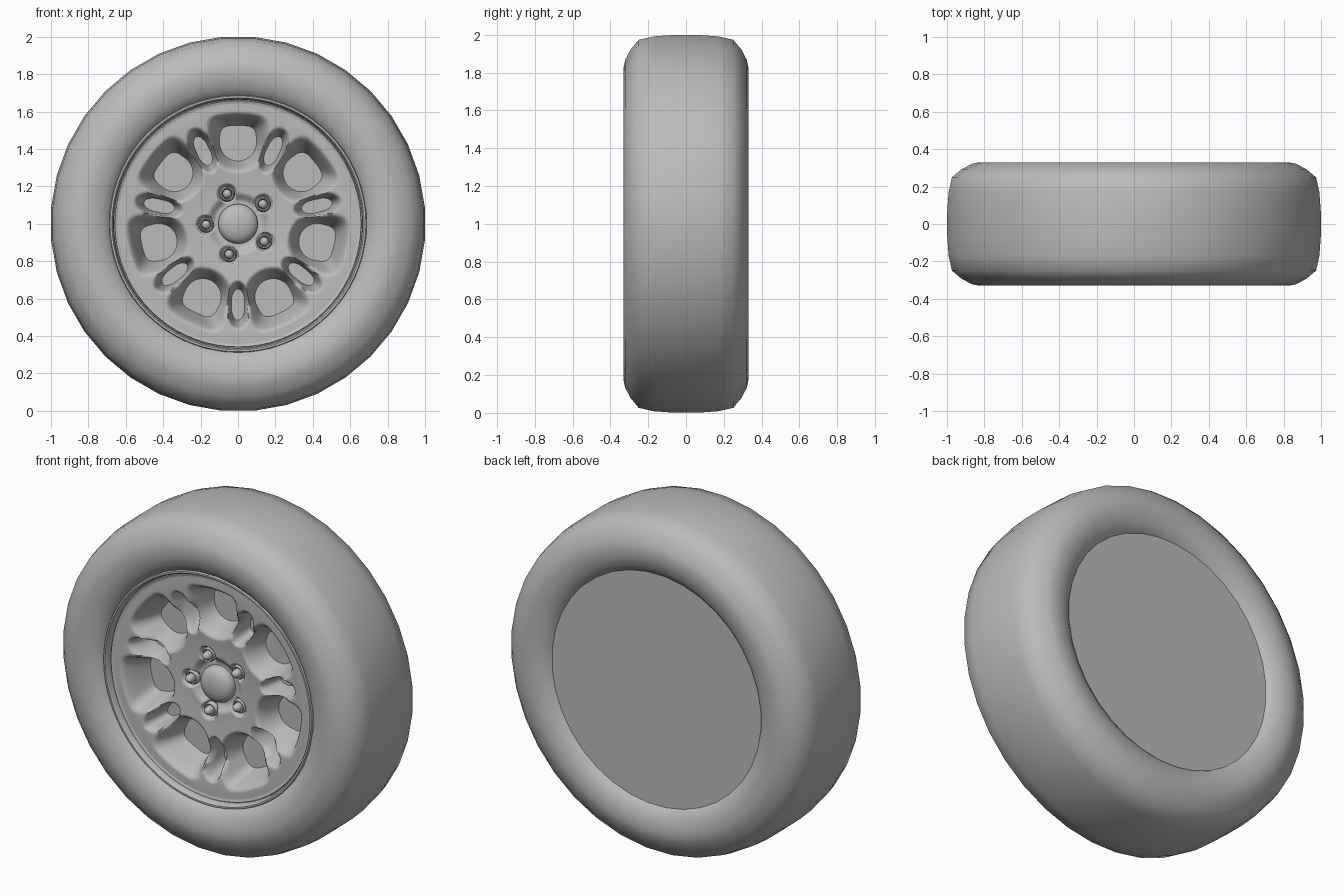
import bpy, bmesh, math

cube = bpy.data.objects.get("Cube")
if cube:
    bpy.data.objects.remove(cube, do_unlink=True)

grey = bpy.data.materials.new("plain grey")
grey.use_nodes = True
grey.diffuse_color = (0.5, 0.5, 0.5, 1)
grey.node_tree.nodes["Principled BSDF"].inputs["Base Color"].default_value = (0.5, 0.5, 0.5, 1)

SPOKE_PAIRS = 7
STEP = 2 * math.pi / SPOKE_PAIRS
NUTS = [math.radians(110 + 72 * k) for k in range(5)]
NUT_RADIUS = 0.17


def lathe(name, profile, segs, centre=(0, 0), phase=0.0, height=None, sharp=40):
    """Turn (radius, y) points about the y axis; height(r, a, y) may sculpt the result."""
    bm = bmesh.new()
    rings = []
    for r, y in profile:
        ring = []
        for k in range(segs):
            a = phase + 2 * math.pi * k / segs
            depth = height(r, a, y) if height else y
            ring.append(bm.verts.new((centre[0] + r * math.cos(a), depth,
                                      1 + centre[1] + r * math.sin(a))))
        rings.append(ring)
    for p, q in zip(rings, rings[1:]):
        for k in range(segs):
            n = (k + 1) % segs
            bm.faces.new((p[k], q[k], q[n], p[n]))
    bmesh.ops.remove_doubles(bm, verts=bm.verts, dist=1e-5)
    mesh = bpy.data.meshes.new(name)
    bm.to_mesh(mesh)
    bm.free()
    obj = bpy.data.objects.new(name, mesh)
    bpy.context.collection.objects.link(obj)
    mesh.materials.append(grey)
    bpy.ops.object.select_all(action='DESELECT')
    obj.select_set(True)
    bpy.context.view_layer.objects.active = obj
    bpy.ops.object.shade_smooth_by_angle(angle=math.radians(sharp))
    return obj


def ramp(x, lo, hi):
    t = min(1, max(0, (x - lo) / (hi - lo)))
    return t * t * (3 - 2 * t)


def local(r, a, offset):
    """Sideways and radial position relative to the nearest repeat."""
    d = (a - offset + STEP / 2) % STEP - STEP / 2
    return r * math.sin(d), r * math.cos(d)


def alloy_face(r, a, y):
    # Wide windows with a round inner end
    u, v = local(r, a, math.pi / 2)
    side = math.hypot(u, min(0, v - 0.44)) - 0.10
    top = r - 0.53
    k = 0.05
    h = max(k - abs(side - top), 0) / k
    window = max(side, top) + h * h * k / 4
    cut = 0.26 * (1 - ramp(window, -0.055, 0.07))
    # Narrow slots between paired spokes
    u, v = local(r, a, -math.pi / 2)
    slot = math.hypot(u, 0.55 * max(0, abs(v - 0.435) - 0.02)) - 0.038
    cut = max(cut, 0.26 * (1 - ramp(slot, -0.025, 0.025)))
    # Hub recess and nut pockets
    dip = 0.03 * (1 - ramp(r, 0.12, 0.17))
    for n in NUTS:
        d = math.hypot(r * math.cos(a) - NUT_RADIUS * math.cos(n),
                       r * math.sin(a) - NUT_RADIUS * math.sin(n))
        dip = max(dip, 0.035 * (1 - ramp(d, 0.044, 0.054)))
    return y + max(cut, dip)


# Tyre: front bead, sidewall, tread, then mirrored to the back
half = [(0.675, -0.255), (0.695, -0.285), (0.73, -0.31), (0.78, -0.326), (0.83, -0.33),
        (0.87, -0.322), (0.925, -0.293), (0.977, -0.25), (0.995, -0.17), (1.003, -0.06)]
tyre = half + [(r, -y) for r, y in reversed(half)]
lathe("tyre", tyre, 36, phase=math.radians(5), sharp=60)

# Spoked face, rising gently from hub to rim
rows = 84
face = [(0.645 * i / rows, -0.205 - 0.045 * ramp(0.645 * i / rows, 0.15, 0.62))
        for i in range(rows + 1)]
lathe("spoked_face", face, 280, height=alloy_face, sharp=80)

# Outer rim lip with a fine groove
lathe("rim_lip", [(0.643, -0.25), (0.658, -0.255), (0.66, -0.245), (0.664, -0.245),
                  (0.667, -0.278), (0.674, -0.288), (0.684, -0.288), (0.69, -0.27)], 72)

# Plates behind the windows and closing the back
lathe("window_backing", [(0, -0.08), (0.66, -0.08)], 72)
lathe("back_plate", [(0.69, 0.277), (0, 0.277)], 36, phase=math.radians(5))

# Hub cap
lathe("hub_cap", [(0, -0.24), (0.04, -0.237), (0.075, -0.228), (0.098, -0.212),
                  (0.106, -0.195), (0.106, -0.16)], 40)

# Wheel nuts with collars
for i, n in enumerate(NUTS):
    c = (NUT_RADIUS * math.cos(n), NUT_RADIUS * math.sin(n))
    lathe(f"nut_collar_{i + 1}", [(0.024, -0.17), (0.028, -0.195), (0.034, -0.198),
                                  (0.04, -0.19), (0.042, -0.165)], 24, c)
    lathe(f"wheel_nut_{i + 1}", [(0, -0.235), (0.012, -0.232), (0.021, -0.222),
                                 (0.025, -0.205), (0.025, -0.165)], 20, c)
